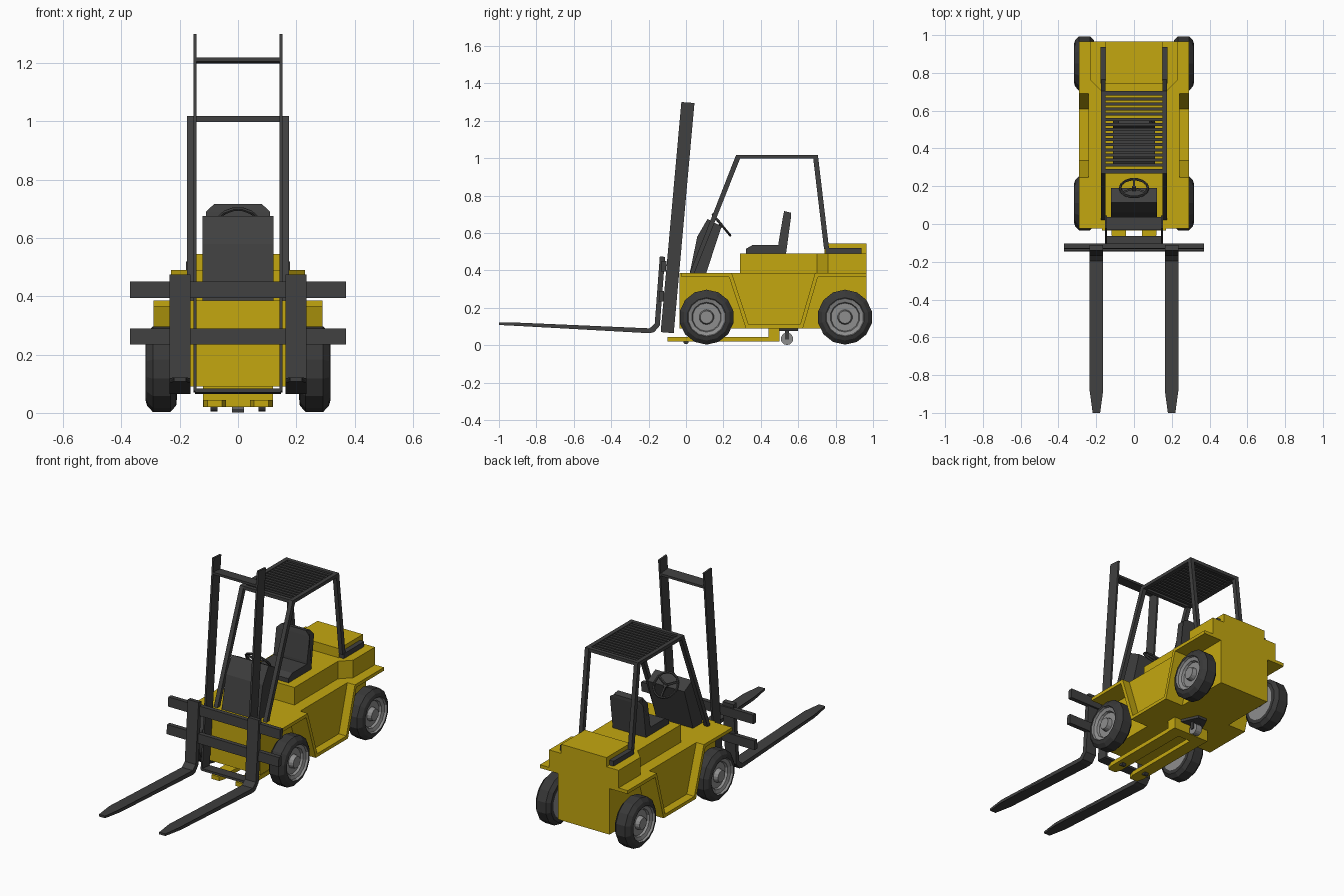
import bpy, bmesh, math
from mathutils import Vector

cube = bpy.data.objects.get("Cube")
if cube:
    bpy.data.objects.remove(cube, do_unlink=True)


def material(name, color):
    m = bpy.data.materials.new(name)
    m.use_nodes = True
    m.diffuse_color = (*color, 1)
    m.node_tree.nodes["Principled BSDF"].inputs["Base Color"].default_value = (*color, 1)
    return m


YELLOW = material("yellow paint", (0.55, 0.39, 0.005))
DARK = material("dark grey metal", (0.05, 0.05, 0.05))
RUBBER = material("black rubber", (0.04, 0.04, 0.04))
STEEL = material("light grey rim", (0.27, 0.27, 0.27))


def finish(name, bm, mats, mirror=False):
    bmesh.ops.recalc_face_normals(bm, faces=bm.faces)
    mesh = bpy.data.meshes.new(name)
    bm.to_mesh(mesh)
    bm.free()
    for m in mats:
        mesh.materials.append(m)
    ob = bpy.data.objects.new(name, mesh)
    bpy.context.collection.objects.link(ob)
    if mirror:
        ob.modifiers.new("Mirror", 'MIRROR')
    return ob


def prism(name, outline, lo, hi, mat, axis='X', mirror=False):
    """Extrude a (y, z) outline along X, an (x, y) outline along Z."""
    bm = bmesh.new()
    place = (lambda p, d: (d, *p)) if axis == 'X' else (lambda p, d: (*p, d))
    face = bm.faces.new([bm.verts.new(place(p, lo)) for p in outline])
    new = bmesh.ops.extrude_face_region(bm, geom=[face])["geom"]
    verts = [v for v in new if isinstance(v, bmesh.types.BMVert)]
    bmesh.ops.translate(bm, verts=verts, vec=Vector(place((0, 0), hi - lo)))
    return finish(name, bm, [mat], mirror)


def box(name, x, y, z, mat, mirror=False):
    outline = [(y[0], z[0]), (y[1], z[0]), (y[1], z[1]), (y[0], z[1])]
    return prism(name, outline, x[0], x[1], mat, mirror=mirror)


def bar(name, p, q, width, mat):
    p, q = Vector(p), Vector(q)
    bm = bmesh.new()
    bmesh.ops.create_cube(bm, size=1)
    bmesh.ops.scale(bm, vec=(width, width, (q - p).length), verts=bm.verts)
    ob = finish(name, bm, [mat])
    ob.location = (p + q) / 2
    ob.rotation_euler = (q - p).to_track_quat('Z', 'Y').to_euler()
    return ob


def lathe(name, profile, y, z, mats, rim=0, mirror=False, sides=14):
    """Turn an (x, radius) profile about the X axis; faces inside the rim radius get mats[1]."""
    bm = bmesh.new()
    rings = []
    for x, r in profile:
        angles = [math.tau * i / sides for i in range(sides)]
        rings.append([bm.verts.new((x, y + r * math.sin(a), z - r * math.cos(a))) for a in angles])
    for a, b, pa, pb in zip(rings, rings[1:], profile, profile[1:]):
        for i in range(sides):
            j = (i + 1) % sides
            f = bm.faces.new((a[i], a[j], b[j], b[i]))
            f.material_index = int(pa[1] + pb[1] < 2 * rim)
    bmesh.ops.remove_doubles(bm, verts=bm.verts, dist=0.0005)
    return finish(name, bm, mats, mirror)


# Chassis, with a bent sheet fender over each pair of wheels
box("chassis", (-0.17, 0.17), (-0.035, 0.965), (0.09, 0.385), YELLOW)
arch = [(0.245, 0.385), (0.335, 0.11), (0.61, 0.11), (0.69, 0.385)]
prism("side_tank", arch, -0.24, 0.24, YELLOW)
under = [(0.965, 0.365), (0.705, 0.365), (0.625, 0.09), (0.32, 0.09), (0.23, 0.365), (-0.025, 0.365)]
prism("fender", [(-0.025, 0.385)] + arch + [(0.965, 0.385)] + under, 0.165, 0.29, YELLOW, mirror=True)

# Hood that flares towards the rear, and the raised counterweight
half = [(0.17, 0.29), (0.17, 0.7), (0.23, 0.76), (0.23, 0.965)]
prism("hood", half + [(-x, y) for x, y in reversed(half)], 0.385, 0.49, YELLOW, axis='Z')
box("counterweight", (-0.15, 0.15), (0.74, 0.965), (0.49, 0.545), YELLOW)

# Wheels
tyre = [(0.21, 0), (0.21, 0.104), (0.212, 0.125), (0.232, 0.147), (0.292, 0.147), (0.312, 0.125),
        (0.318, 0.104), (0.305, 0.1), (0.298, 0.08), (0.285, 0.075), (0.285, 0.04), (0.312, 0.034), (0.312, 0)]
for name, y in (("front_wheel", 0.11), ("rear_wheel", 0.85)):
    lathe(name, tyre, y, 0.15, [RUBBER, STEEL], rim=0.1035, mirror=True)
    box(name + "_axle", (-0.22, 0.22), (y - 0.025, y + 0.025), (0.125, 0.175), DARK)

# Low twin-prong jack under the chassis
prong = [(0.055, -0.1), (0.105, -0.1), (0.118, -0.06), (0.118, 0.45), (0.042, 0.45), (0.042, -0.06)]
prism("jack_prong", prong, 0.02, 0.045, YELLOW, axis='Z', mirror=True)
box("jack_back", (-0.12, 0.12), (0.44, 0.5), (0.02, 0.09), YELLOW)
lathe("jack_roller", [(0.07, 0), (0.07, 0.014), (0.095, 0.014), (0.095, 0)], 0, 0.019, [RUBBER], mirror=True)
prism("castor_bracket", [(-0.08, 0.49), (0.08, 0.49), (0.03, 0.6), (-0.03, 0.6)], 0.075, 0.092, DARK, axis='Z')
lathe("castor", [(-0.02, 0), (-0.02, 0.033), (0.02, 0.033), (0.02, 0)], 0.54, 0.034, [STEEL])
box("castor_fork", (0.022, 0.028), (0.53, 0.55), (0.03, 0.08), DARK, mirror=True)


# Tilted mast rails and their cross plates
def mast_y(z):
    return -0.135 + 0.09 * (z - 0.07)


low, high = 0.07, 1.295
rail = [(mast_y(low), low + 0.005), (mast_y(low) + 0.07, low), (mast_y(high) + 0.07, high), (mast_y(high), high + 0.005)]
prism("mast_rail", rail, 0.142, 0.153, DARK, mirror=True)
for z in (0.075, 1.21):
    y = mast_y(z)
    plate = [(y, z - 0.005), (y + 0.07, z - 0.011), (y + 0.07, z + 0.003), (y, z + 0.009)]
    prism("mast_cross_plate", plate, -0.147, 0.147, DARK)

# Carriage bars and lifting forks
for z in (0.262, 0.422):
    y = -0.135 + 0.08 * (z - 0.262)
    lean = [(y - 0.011, z - 0.028), (y + 0.015, z - 0.028), (y + 0.018, z + 0.028), (y - 0.008, z + 0.028)]
    prism("carriage_bar", lean, -0.37, 0.37, DARK)
fork_path = [(-1.0, 0.108), (-0.88, 0.102), (-0.195, 0.064), (-0.17, 0.07), (-0.14, 0.105), (-0.112, 0.472),
             (-0.14, 0.475), (-0.167, 0.115), (-0.195, 0.09), (-0.88, 0.12), (-1.0, 0.121)]
fork = prism("lifting_fork", fork_path, 0.163, 0.235, DARK, mirror=True)
for v in fork.data.vertices:
    if v.co.y < -0.95:
        v.co.x = 0.199 + (v.co.x - 0.199) * 0.55

# Overhead guard: posts, foot rails, frame and slats
front_post = [(0.02, 0.385), (0.045, 0.385), (0.29, 1.0), (0.29, 1.018), (0.268, 1.018)]
rear_post = [(0.738, 0.515), (0.765, 0.515), (0.705, 1.018), (0.685, 1.018), (0.68, 1.0)]
prism("front_guard_post", front_post, 0.15, 0.175, DARK, mirror=True)
prism("rear_guard_post", rear_post, 0.15, 0.175, DARK, mirror=True)
box("guard_foot_rail", (0.15, 0.178), (0.745, 0.938), (0.49, 0.52), DARK, mirror=True)
box("roof_side_bar", (0.15, 0.175), (0.27, 0.703), (0.998, 1.018), DARK, mirror=True)
for y in (0.28, 0.692):
    box("roof_end_bar", (-0.16, 0.16), (y - 0.012, y + 0.012), (0.998, 1.018), DARK)
count = 14
for i in range(count):
    y = 0.312 + i * 0.35 / (count - 1)
    box("roof_slat", (-0.155, 0.155), (y - 0.008, y + 0.008), (1.002, 1.014), DARK)

# Dashboard and seat
dash = [(0.02, 0.385), (0.108, 0.385), (0.19, 0.635), (0.115, 0.675), (0.06, 0.58)]
prism("dashboard", dash, -0.122, 0.122, DARK)
cushion = [(0.32, 0.49), (0.53, 0.49), (0.53, 0.535), (0.355, 0.535), (0.32, 0.515)]
prism("seat_cushion", cushion, -0.11, 0.11, DARK)
backrest = [(0.49, 0.49), (0.535, 0.49), (0.562, 0.69), (0.562, 0.708), (0.525, 0.717), (0.519, 0.69), (0.495, 0.55)]
seat_back = prism("seat_back", backrest, -0.11, 0.11, DARK)
for v in seat_back.data.vertices:
    if v.co.z > 0.7:
        v.co.x *= 0.74

# Steering wheel with spokes and column
centre, tilt, radius = Vector((0, 0.19, 0.643)), 0.876, 0.074
bpy.ops.mesh.primitive_torus_add(location=centre, rotation=(-tilt, 0, 0), major_radius=radius,
                                 minor_radius=0.007, major_segments=14, minor_segments=6)
wheel = bpy.context.object
wheel.name = "steering_wheel"
wheel.data.materials.append(DARK)
across = Vector((0, math.cos(tilt), -math.sin(tilt)))
normal = Vector((0, math.sin(tilt), math.cos(tilt)))
for i in range(3):
    a = math.tau * i / 3 + math.pi / 2
    tip = centre + radius * (Vector((math.cos(a), 0, 0)) + across * math.sin(a))
    bar("steering_spoke", centre, tip, 0.01, DARK)
bar("steering_column", centre - normal * 0.07, centre + normal * 0.005, 0.022, DARK)
